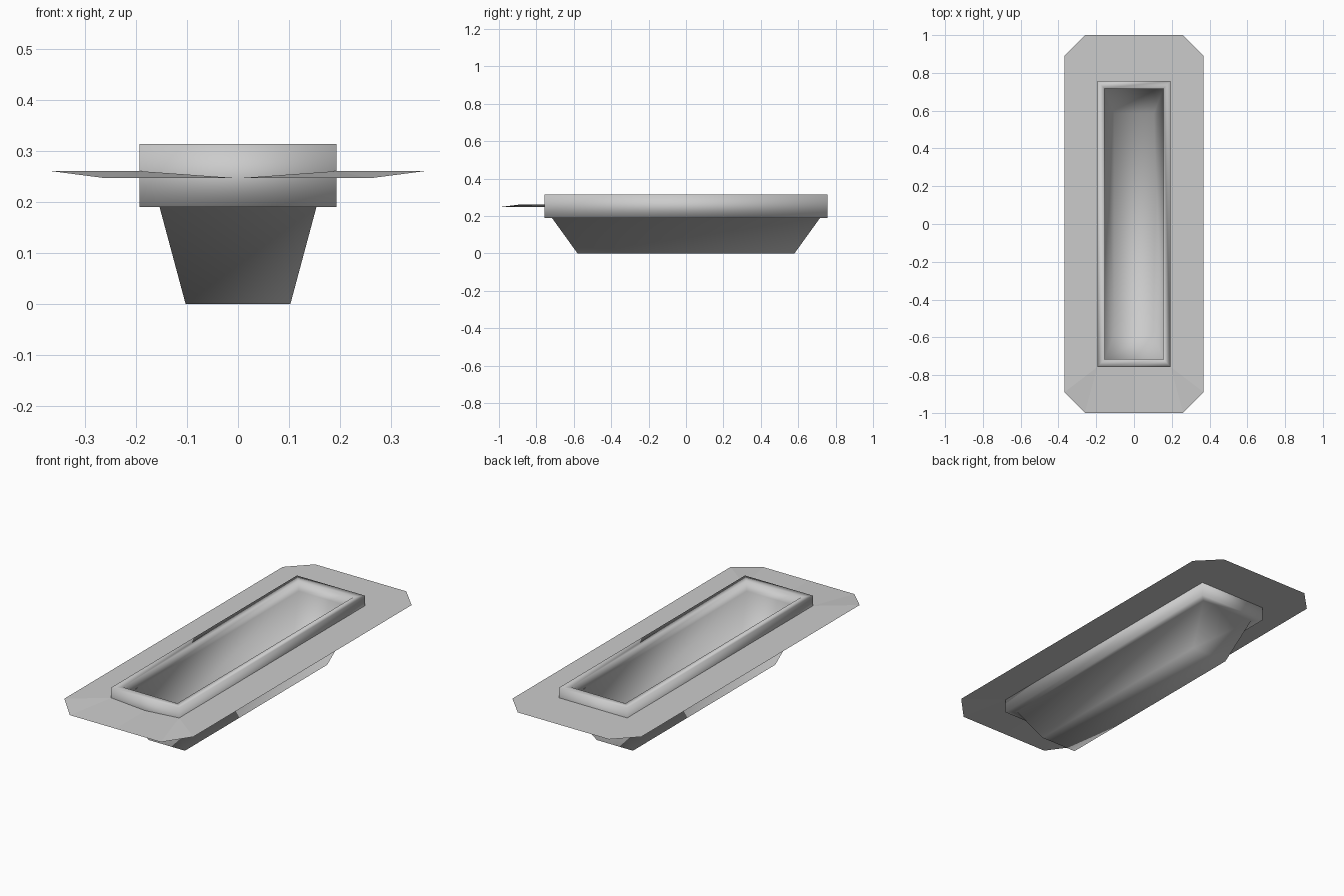
import bpy, bmesh

if "Cube" in bpy.data.objects:
    bpy.data.objects.remove(bpy.data.objects["Cube"])


def finish(bm, name, smooth):
    bmesh.ops.recalc_face_normals(bm, faces=bm.faces)
    me = bpy.data.meshes.new(name)
    bm.to_mesh(me)
    bm.free()
    for p in me.polygons:
        p.use_smooth = smooth
    ob = bpy.data.objects.new(name, me)
    bpy.context.collection.objects.link(ob)
    return ob


def lofted(name, rings, cap_start=False, cap_end=False):
    """Rectangular rings given as (half x, half y, z), bridged in order."""
    bm = bmesh.new()
    loops = []
    for hx, hy, z in rings:
        loops.append([bm.verts.new((sx * hx, sy * hy, z))
                      for sx, sy in ((-1, -1), (1, -1), (1, 1), (-1, 1))])
    for a, b in zip(loops, loops[1:]):
        for i in range(4):
            j = (i + 1) % 4
            bm.faces.new((a[i], a[j], b[j], b[i]))
    if cap_start:
        bm.faces.new(loops[0][::-1])
    if cap_end:
        bm.faces.new(loops[-1])
    return finish(bm, name, True)


# tapered trough with a thick raised rim and a hollow interior
lofted("trough", [
    (0.103, 0.580, 0.0),
    (0.154, 0.717, 0.19),
    (0.194, 0.757, 0.19),
    (0.194, 0.757, 0.314),
    (0.156, 0.717, 0.311),
    (0.154, 0.714, 0.26),
    (0.105, 0.585, 0.012),
], True, True)

# thin surrounding plate with clipped corners, dipping slightly at the front
bm = bmesh.new()
quarter = [(0.0, 1.0), (0.26, 1.0), (0.368, 0.89), (0.368, 0.0)]
inner_q = [(0.0, 0.757), (0.194, 0.757), (0.194, 0.757), (0.194, 0.0)]


def height(x, y):
    if y < -0.95:
        return 0.247
    if y < -0.7 and abs(x) < 0.1:
        return 0.247
    return 0.261


for sx in (-1, 1):
    for sy in (-1, 1):
        def vert(p):
            x, y = sx * p[0], sy * p[1]
            return bm.verts.new((x, y, height(x, y)))
        out = [vert(p) for p in quarter]
        a, b, c = vert(inner_q[0]), vert(inner_q[1]), vert(inner_q[3])
        bm.faces.new((out[0], out[1], b, a))
        bm.faces.new((out[1], out[2], b))
        bm.faces.new((out[2], out[3], c, b))
bmesh.ops.remove_doubles(bm, verts=bm.verts, dist=1e-4)
plate = finish(bm, "surround_plate", False)
if sum(p.normal.z for p in plate.data.polygons) < 0:
    plate.data.flip_normals()
